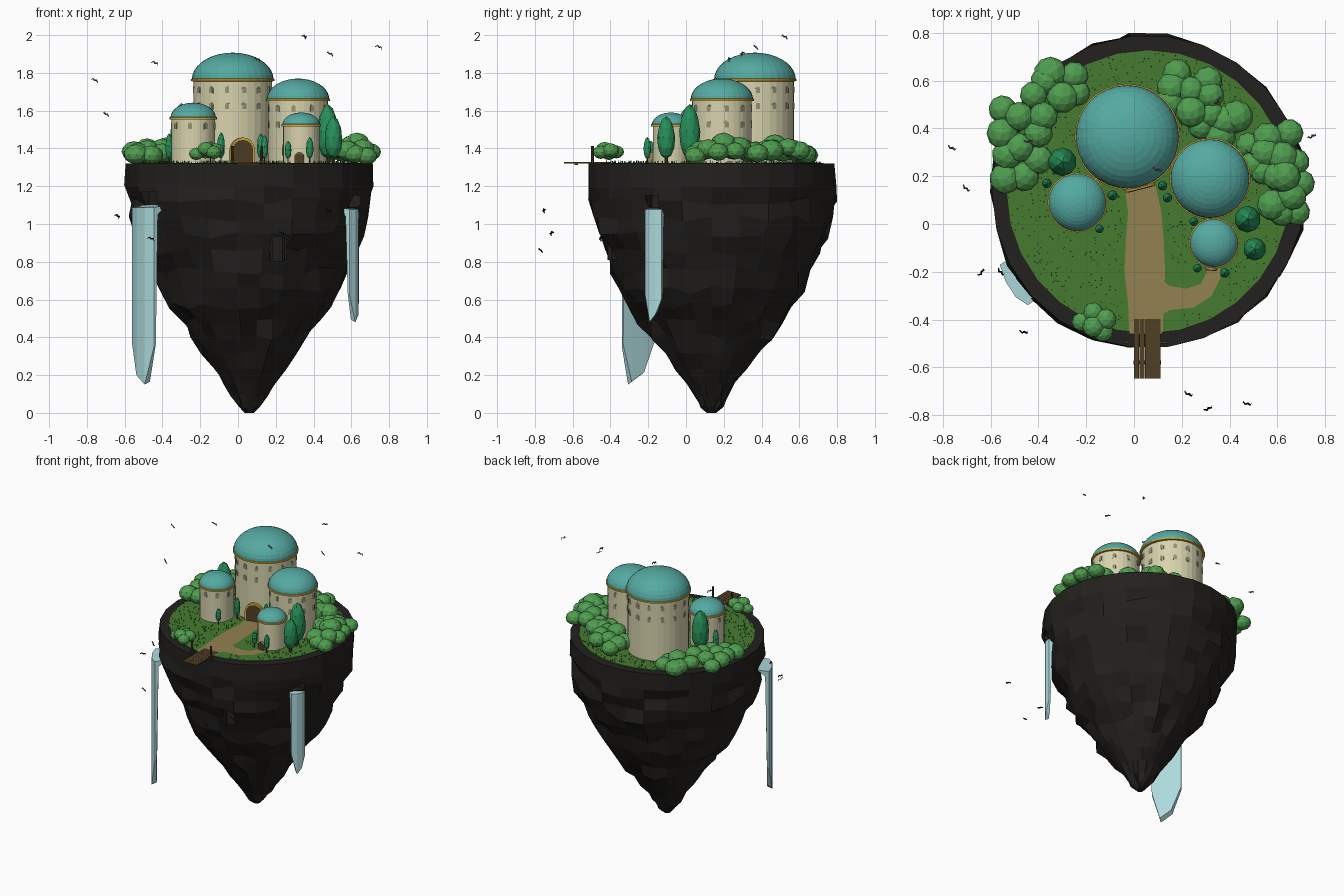
import bpy, bmesh, math, random
from math import sin, cos, pi, radians
from mathutils import Matrix, Vector

if "Cube" in bpy.data.objects:
    bpy.data.objects.remove(bpy.data.objects["Cube"])

random.seed(4)
CX, CY, TOP = 0.06, 0.135, 1.32
COL = dict(rock=(.017, .015, .013), grass=(.06, .2, .03), blade=(.035, .12, .02), dome=(.09, .4, .36),
           wall=(.68, .65, .42), bush=(.08, .34, .08), cypress=(.02, .28, .1), path=(.29, .22, .08),
           gold=(.68, .42, .04), wood=(.08, .05, .018), water=(.42, .7, .72), glass=(.3, .28, .18),
           grey=(.15, .15, .15), black=(.01, .01, .01))
MATS = {}


def finish(name, bm, col):
    bmesh.ops.recalc_face_normals(bm, faces=bm.faces)
    me = bpy.data.meshes.new(name)
    bm.to_mesh(me)
    bm.free()
    ob = bpy.data.objects.new(name, me)
    bpy.context.collection.objects.link(ob)
    if col not in MATS:
        MATS[col] = bpy.data.materials.new(col)
        MATS[col].diffuse_color = (*COL[col], 1)
    me.materials.append(MATS[col])
    return ob


def lathe(bm, profile, n, c=(0, 0), jitter=None):
    rings = []
    for i, (r, z) in enumerate(profile):
        j = jitter(i) if jitter else 0
        ring = []
        for k in range(n):
            rr, a = r + random.uniform(-j, j), 2 * pi * k / n
            ring.append(bm.verts.new((c[0] + rr * cos(a), c[1] + rr * sin(a), z + random.uniform(-j, j) * .7)))
        rings.append(ring)
    for a, b in zip(rings, rings[1:]):
        for k in range(n):
            bm.faces.new((a[k], a[(k + 1) % n], b[(k + 1) % n], b[k]))
    bm.faces.new(rings[0])
    bm.faces.new(rings[-1])


def prism(bm, pts, depth, mat):
    # outline in local x/z, extruded along local y
    f = [bm.verts.new(mat @ Vector((x, -depth / 2, z))) for x, z in pts]
    b = [bm.verts.new(mat @ Vector((x, depth / 2, z))) for x, z in pts]
    bm.faces.new(f)
    bm.faces.new(b[::-1])
    for i in range(len(pts)):
        j = (i + 1) % len(pts)
        bm.faces.new((f[i], f[j], b[j], b[i]))


def arch(w, h):
    r = w / 2
    return [(-r, 0), (r, 0)] + [(r * cos(pi * k / 8), h - r + r * sin(pi * k / 8)) for k in range(9)]


def box(bm, c, s, rot=0):
    bmesh.ops.create_cube(bm, size=1, matrix=Matrix.Translation(c) @ Matrix.Rotation(rot, 4, 'Z') @ Matrix.Diagonal((*s, 1)))


def facing(c, r, deg, z):
    # placement on a round wall; deg measured from the front, positive to the right
    a = radians(deg)
    return Matrix.Translation((c[0] + r * sin(a), c[1] - r * cos(a), z)) @ Matrix.Rotation(a, 4, 'Z')


# floating rock with recesses cut for caves
prof = [(.655, TOP), (.657, 1.2), (.64, 1.12), (.62, 1.03), (.605, .94), (.555, .85), (.515, .75), (.475, .65),
        (.425, .57), (.365, .48), (.31, .4), (.25, .32), (.185, .23), (.135, .16), (.09, .09), (.055, .03), (.025, 0)]
bm = bmesh.new()
lathe(bm, prof, 26, (CX, CY), lambda i: 0 if i in (0, 16) else .012 if i == 1 or i > 10 else .03)
rock = finish("floating_rock", bm, 'rock')
bm = bmesh.new()
for deg, r, z, s in ((-55, .65, 1.13, (.17, .12, .08)), (61, .63, 1.12, (.08, .1, .06)), (16, .57, .875, (.09, .1, .14))):
    a = radians(deg)
    box(bm, (CX + r * sin(a), CY - r * cos(a), z), s, a)
cut = finish("cave_cutter", bm, 'rock')
cut.hide_render = True
cut.hide_viewport = True
mod = rock.modifiers.new("caves", 'BOOLEAN')
mod.operation, mod.object = 'DIFFERENCE', cut

# frame set inside the small cave
bm = bmesh.new()
m = facing((CX, CY), .54, 16, .81)
for x0, x1, z0, z1 in ((-.045, -.033, 0, .13), (.033, .045, 0, .13), (-.045, .045, .12, .133)):
    prism(bm, [(x0, z0), (x1, z0), (x1, z1), (x0, z1)], .04, m)
finish("cave_frame", bm, 'rock')

# grass disc
bm = bmesh.new()
lathe(bm, [(.592, TOP - .02), (.592, TOP + .004)], 28, (CX, CY))
finish("grass", bm, 'grass')

# towers: name, centre, wall radius, dome base, dome top, window columns, window rows
TOWERS = [("main", (-.028, .365), .207, 1.765, 1.907, 14, (1.69, 1.605)),
          ("right", (.318, .19), .158, 1.66, 1.77, 10, (1.592, 1.507)),
          ("left", (-.237, .09), .115, 1.562, 1.642, 8, (1.5,)),
          ("small", (.335, -.08), .096, 1.525, 1.59, 0, ())]
win = bmesh.new()
sill = bmesh.new()
for name, c, r, zb, zt, cols, rows in TOWERS:
    bm = bmesh.new()
    lathe(bm, [(r, TOP - .01), (r, zb)], 32, c)
    finish(name + "_tower_wall", bm, 'wall')
    bm = bmesh.new()
    R = r * 1.045
    lathe(bm, [(R * cos(t), zb + (zt - zb) * sin(t)) for t in [pi / 2 * k / 9 * .985 for k in range(10)]], 32, c)
    finish(name + "_dome", bm, 'dome')
    bm = bmesh.new()
    lathe(bm, [(r, zb - .01), (R + .005, zb - .008), (R + .005, zb + .003), (r, zb + .006)], 32, c)
    finish(name + "_dome_trim", bm, 'gold')
    for k in range(cols):
        for z in rows:
            m = facing(c, r - .002, -8.4 + k * 360 / cols, z)
            prism(sill, arch(.03, .041), .006, m)
            prism(win, arch(.022, .034), .009, m @ Matrix.Translation((0, 0, .003)))
finish("window_frames", sill, 'wall')
finish("window_panes", win, 'glass')

# doors
for name, c, r, deg, w, h in (("main", (-.028, .365), .205, 14, .13, .138), ("small", (.335, -.08), .093, -6, .05, .06)):
    m = facing(c, r, deg, TOP)
    bm = bmesh.new()
    prism(bm, arch(w, h), .04, m)
    finish(name + "_door_frame", bm, 'gold' if name == "main" else 'path')
    bm = bmesh.new()
    prism(bm, arch(w * .84, h * .91), .046, m)
    finish(name + "_door", bm, 'wood')


# paths as ribbons of left / right edge points
def ribbon(name, rows, z):
    bm = bmesh.new()
    v = [[bm.verts.new((x, y, z)) for x, y in ((a, b), (c, d))] for a, b, c, d in rows]
    for p, q in zip(v, v[1:]):
        bm.faces.new((p[0], p[1], q[1], q[0]))
    finish(name, bm, 'path')


ribbon("main_path", [(-.04, .16, .09, .16), (-.025, .05, .115, .05), (-.035, -.08, .125, -.08),
                     (-.04, -.2, .13, -.2), (-.025, -.33, .125, -.33), (-.02, -.46, .12, -.46)], TOP + .007)
ribbon("side_path", [(.1, -.22, .1, -.39), (.15, -.26, .15, -.36), (.22, -.27, .25, -.35),
                     (.28, -.25, .325, -.3), (.305, -.2, .36, -.23), (.31, -.16, .36, -.16)], TOP + .006)

# plank landing and posts
bm = bmesh.new()
for k in range(5):
    box(bm, (.011 + k * .0225, -.522, TOP + .004), (.0215, .25, .01))
for y in (-.44, -.58):
    box(bm, (.055, y, TOP - .004), (.115, .018, .008))
finish("landing_planks", bm, 'wood')
bm = bmesh.new()
for x in (-.03, .125):
    bmesh.ops.create_cone(bm, cap_ends=True, segments=8, radius1=.008, radius2=.007, depth=.1,
                          matrix=Matrix.Translation((x, -.495, TOP + .042)))
    box(bm, (x, -.495, TOP + .01), (.03, .012, .01))
finish("landing_posts", bm, 'wood')

# bush clusters: radius and positions
CLUSTERS = {
    "left": (.064, [(-.37, .6), (-.25, .62), (-.42, .54), (-.3, .53), (-.24, .55), (-.55, .48), (-.48, .45), (-.38, .45),
                    (-.55, .38), (-.48, .32), (-.4, .38), (-.53, .29), (-.54, .19), (-.46, .2), (-.4, .27), (-.35, .63)]),
    "back": (.062, [(.18, .63), (.31, .6), (.16, .57), (.24, .56), (.32, .54), (.15, .51), (.24, .47), (.32, .46),
                    (.38, .43), (.43, .45), (.36, .37), (.28, .41)]),
    "right": (.061, [(.65, .38), (.56, .36), (.48, .33), (.55, .3), (.62, .28), (.68, .26), (.6, .2), (.7, .17),
                     (.54, .22), (.66, .12), (.58, .08), (.62, .05), (.68, .05), (.5, .25), (.63, .2)]),
    "front": (.042, [(-.22, -.41), (-.17, -.37), (-.12, -.4), (-.17, -.43), (-.13, -.45)])}
for name, (r, pts) in CLUSTERS.items():
    bm = bmesh.new()
    mid = sum((Vector(p) for p in pts), Vector((0, 0))) / len(pts)
    for x, y in pts:
        s = r * random.uniform(.88, 1.12)
        near = max(0, 1 - (Vector((x, y)) - mid).length / .2)
        z = TOP + s * (.68 + .95 * near + random.uniform(-.08, .15))
        bmesh.ops.create_icosphere(bm, subdivisions=2, radius=s, matrix=Matrix.Translation((x, y, z)) @
                                   Matrix.Rotation(random.uniform(0, 6), 4, 'Z') @ Matrix.Diagonal((1, 1, .82, 1)))
    finish(name + "_bushes", bm, 'bush')

# cypress trees: x, y, radius, top
bm = bmesh.new()
tr = bmesh.new()
for x, y, r, zt in ((-.3, .26, .06, 1.64), (.475, .02, .056, 1.635), (.505, -.105, .048, 1.57), (-.365, .17, .02, 1.48),
                    (-.09, .12, .021, 1.485), (-.145, -.02, .018, 1.44), (.12, .16, .02, 1.48), (.14, .11, .02, 1.47),
                    (.25, .01, .018, 1.44), (.265, -.185, .018, 1.44), (.38, -.205, .02, 1.46)):
    h = (zt - TOP - .025) / 2
    vs = bmesh.ops.create_icosphere(bm, subdivisions=2, radius=1)['verts']
    for v in vs:
        t = r * (1 - .12 * v.co.z)
        v.co = (x + v.co.x * t, y + v.co.y * t, zt - h + v.co.z * h)
    bmesh.ops.create_cone(tr, cap_ends=True, segments=6, radius1=r * .2, radius2=r * .2, depth=.06,
                          matrix=Matrix.Translation((x, y, TOP + .025)))
finish("cypress_crowns", bm, 'cypress')
finish("cypress_trunks", tr, 'wood')

# grass blades
bm = bmesh.new()
for _ in range(1000):
    a, d = random.uniform(0, 2 * pi), .585 * math.sqrt(random.random())
    x, y = CX + d * cos(a), CY + d * sin(a)
    if any(math.hypot(x - t[1][0], y - t[1][1]) < t[2] + .01 for t in TOWERS) or (-.05 < x < .14 and y < .17):
        continue
    if .1 < x < .37 and -.37 < y < -.2:
        continue
    bmesh.ops.create_cone(bm, segments=3, radius1=.0025, radius2=0, depth=.014,
                          matrix=Matrix.Translation((x, y, TOP + .01)) @ Matrix.Rotation(a * 7, 4, 'Z'))
finish("grass_blades", bm, 'blade')

# waterfalls: columns of (sideways, outward, bottom)
for name, deg, r, zt, cols in (
        ("left", -55.5, .685, 1.1, [(-.1, 0, .37), (-.03, .02, .2), (.05, .022, .15), (.105, .0, .35)]),
        ("right", 61, .635, 1.09, [(-.05, 0, .62), (-.015, .015, .48), (.02, .015, .52), (.05, 0, .6)])):
    m = facing((CX, CY), r, deg, 0)
    bm = bmesh.new()
    v = [[bm.verts.new(m @ Vector(p)) for p in ((x, .08, zt), (x, -o, zt - .012), (x, -o, zb), (x, .012, zb + .015),
                                                (x, .025, zt - .05))] for x, o, zb in cols]
    for p, q in zip(v, v[1:]):
        for k in range(5):
            bm.faces.new((p[k], p[(k + 1) % 5], q[(k + 1) % 5], q[k]))
    bm.faces.new(v[0])
    bm.faces.new(v[-1])
    finish(name + "_waterfall", bm, 'water')


# birds and bats: bent wing strips
def flock(name, pts, col):
    bm = bmesh.new()
    for x, y, z in pts:
        m = (Matrix.Translation((x, y, z)) @ Matrix.Rotation(random.uniform(-1.2, 1.2), 4, 'Z') @
             Matrix.Rotation(.4, 4, 'Y') @ Matrix.Rotation(.7, 4, 'X'))
        prism(bm, [(-.02, -.006), (-.011, .007), (0, -.002), (.011, .007), (.02, -.006),
                   (.012, .011), (0, .004), (-.012, .011)], .007, m)
    finish(name, bm, col)


flock("birds", [(-.76, .32, 1.76), (-.7, .15, 1.58), (-.44, .35, 1.85), (.35, .52, 1.99), (.485, .3, 1.9),
                (.745, .37, 1.935), (.1, .23, 1.87)], 'grey')
flock("bats", [(-.64, -.2, 1.04), (-.46, -.45, .92), (-.555, -.2, 1.14), (.23, -.71, .95), (.31, -.77, .86),
               (.475, -.75, 1.07)], 'black')

for m in bpy.data.materials:
    if m.users and not m.is_grease_pencil:
        m.use_nodes = True
        m.node_tree.nodes["Principled BSDF"].inputs["Base Color"].default_value = m.diffuse_color
